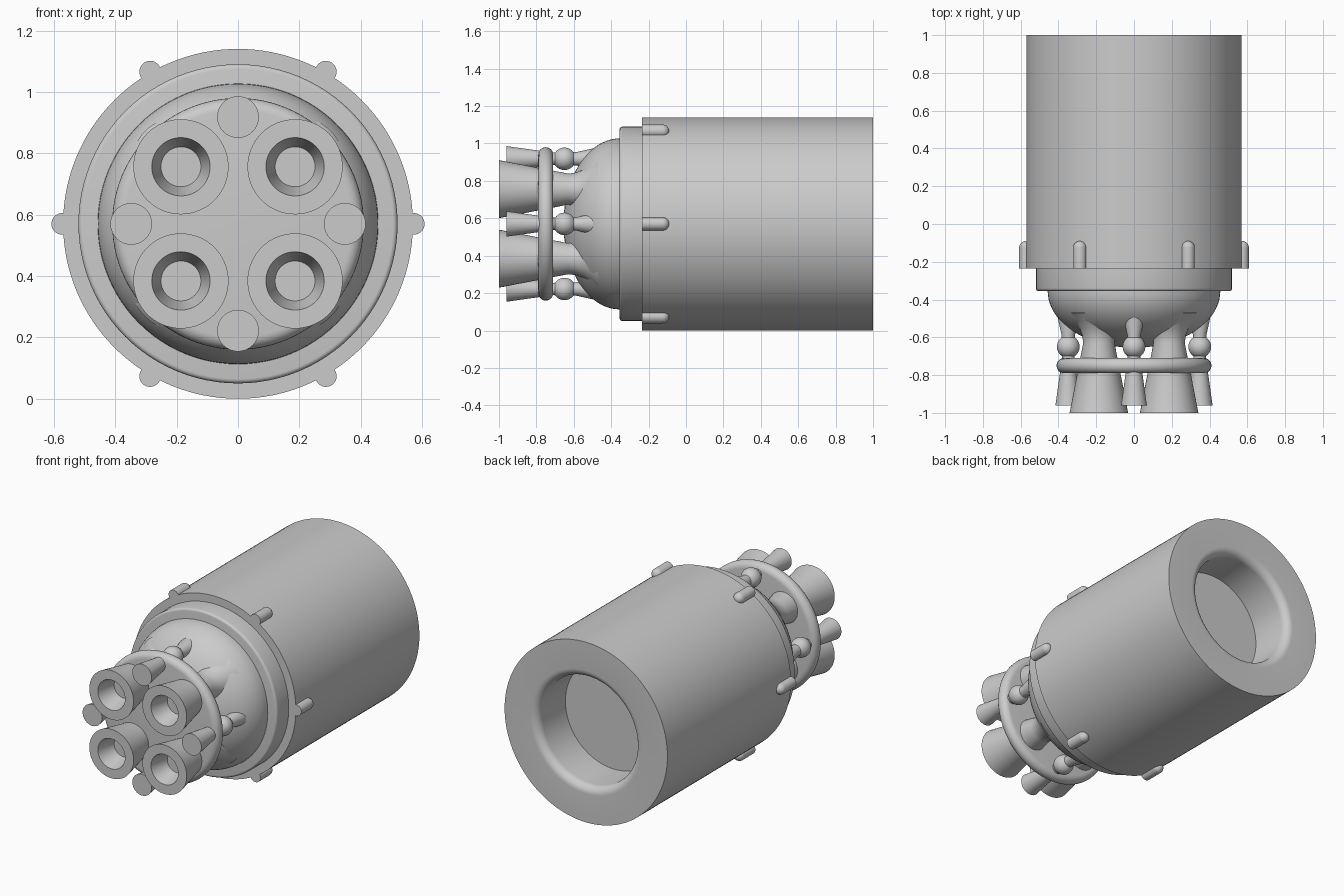
import bpy, bmesh, math
from mathutils import Matrix, Vector

if "Cube" in bpy.data.objects:
    bpy.data.objects.remove(bpy.data.objects["Cube"], do_unlink=True)

AXIS_Z = 0.57

grey = bpy.data.materials.new("plain_grey")
grey.use_nodes = True
grey.diffuse_color = (0.6, 0.6, 0.6, 1)
grey.node_tree.nodes["Principled BSDF"].inputs["Base Color"].default_value = (0.6, 0.6, 0.6, 1)


def lathe(name, profile, x=0.0, z=0.0, segments=64):
    """Spin a (y, radius) profile around the y axis, offset from the main axis."""
    bm = bmesh.new()
    verts = [bm.verts.new((r, y, 0)) for y, r in profile]
    edges = [bm.edges.new(pair) for pair in zip(verts, verts[1:])]
    bmesh.ops.spin(bm, geom=verts + edges, cent=(0, 0, 0), axis=(0, 1, 0),
                   angle=math.tau, steps=segments, use_duplicate=False)
    bmesh.ops.remove_doubles(bm, verts=bm.verts, dist=0.0001)
    bmesh.ops.dissolve_degenerate(bm, edges=bm.edges, dist=0.0001)
    bmesh.ops.recalc_face_normals(bm, faces=bm.faces)
    bmesh.ops.translate(bm, verts=bm.verts, vec=(x, 0, AXIS_Z + z))
    mesh = bpy.data.meshes.new(name)
    bm.to_mesh(mesh)
    bm.free()
    mesh.materials.append(grey)
    obj = bpy.data.objects.new(name, mesh)
    bpy.context.collection.objects.link(obj)
    bpy.ops.object.select_all(action='DESELECT')
    obj.select_set(True)
    bpy.context.view_layer.objects.active = obj
    bpy.ops.object.shade_smooth_by_angle(angle=math.radians(35))
    return obj


def arc(cy, cr, ry, rr, start, end, steps=8):
    """Points of an elliptical arc in (y, radius) space, angles in degrees."""
    angles = [math.radians(start + (end - start) * i / steps) for i in range(steps + 1)]
    return [(cy + ry * math.cos(a), cr + rr * math.sin(a)) for a in angles]


# Main hull with a round-lipped recess in the rear
lathe("hull", [(-0.235, 0), (-0.235, 0.57), (1, 0.57)]
      + arc(0.95, 0.39, 0.05, 0.05, 0, -90) + [(0.72, 0.34), (0.72, 0)], segments=128)

# Stepped collar with softened edge
lathe("collar", [(-0.355, 0), (-0.355, 0.505)]
      + arc(-0.34, 0.505, 0.015, 0.015, 180, 90, 4) + [(-0.23, 0.52), (-0.23, 0)], segments=96)

# Domed bulkhead
lathe("dome", arc(-0.355, 0, 0.3, 0.457, 180, 90, 20) + [(-0.34, 0.457), (-0.34, 0)], segments=96)

# Round-edged mounting plate
lathe("engine_plate", [(-0.79, 0)] + arc(-0.75, 0.37, 0.04, 0.04, 180, 0, 12)
      + [(-0.71, 0)], segments=96)

# Four large engines with hollow bells and flared roots
for i, (sx, sz) in enumerate([(-1, -1), (1, -1), (-1, 1), (1, 1)]):
    lathe(f"main_engine_{i + 1}",
          [(-0.88, 0), (-0.88, 0.065), (-1, 0.095), (-1, 0.155), (-0.63, 0.083),
           (-0.59, 0.088), (-0.55, 0.103), (-0.51, 0.13), (-0.47, 0.165), (-0.45, 0)],
          sx * 0.186, sz * 0.186)

# Four small thrusters with ball joints
for i in range(4):
    a = i * math.pi / 2
    lathe(f"small_thruster_{i + 1}",
          [(-0.96, 0), (-0.96, 0.068), (-0.71, 0.033)]
          + arc(-0.65, 0, 0.06, 0.06, 146, 36, 12)
          + [(-0.59, 0.035), (-0.5, 0.055), (-0.46, 0.055), (-0.42, 0.04), (-0.4, 0)],
          0.348 * math.cos(a), 0.348 * math.sin(a), 32)

# Six round-ended pins around the hull's front edge
for i in range(6):
    a = i * math.pi / 3
    lathe(f"hull_pin_{i + 1}", [(-0.235, 0), (-0.235, 0.035)]
          + arc(-0.125, 0, 0.035, 0.035, 90, 0),
          0.573 * math.cos(a), 0.573 * math.sin(a), 32)
